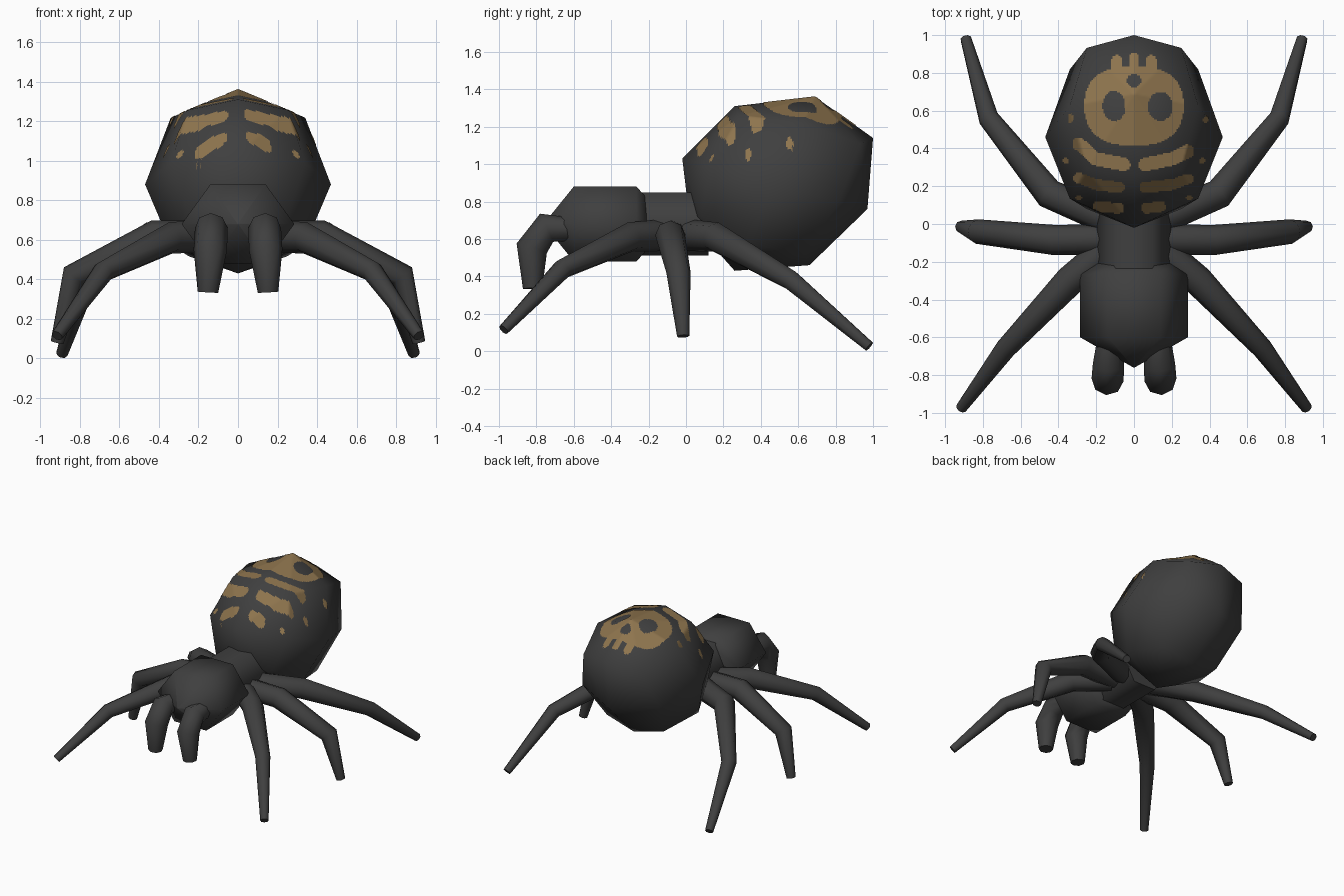
import bpy, bmesh, math
from mathutils import Vector
from mathutils.bvhtree import BVHTree

if "Cube" in bpy.data.objects:
    bpy.data.objects.remove(bpy.data.objects["Cube"])


def material(name, rgb):
    m = bpy.data.materials.new(name)
    m.diffuse_color = (*rgb, 1)
    m.use_nodes = True
    m.node_tree.nodes["Principled BSDF"].inputs["Base Color"].default_value = m.diffuse_color
    return m


DARK = material("charcoal body", (0.05, 0.05, 0.05))
BROWN = material("ochre markings", (0.27, 0.175, 0.075))


def finish(bm, name, mat, recalc=True):
    if recalc:
        bmesh.ops.recalc_face_normals(bm, faces=bm.faces)
    me = bpy.data.meshes.new(name)
    bm.to_mesh(me)
    bm.free()
    me.materials.append(mat)
    ob = bpy.data.objects.new(name, me)
    bpy.context.collection.objects.link(ob)
    bpy.ops.object.select_all(action='DESELECT')
    ob.select_set(True)
    bpy.context.view_layer.objects.active = ob
    bpy.ops.object.shade_smooth_by_angle(angle=math.radians(65))
    return ob


def loft(name, rings):
    """Skin a list of equal-length rings and cap both ends."""
    bm = bmesh.new()
    rows = [[bm.verts.new(p) for p in r] for r in rings]
    n = len(rows[0])
    for a, b in zip(rows, rows[1:]):
        for i in range(n):
            j = (i + 1) % n
            bm.faces.new((a[i], a[j], b[j], b[i]))
    bm.faces.new(rows[0])
    bm.faces.new(rows[-1])
    bmesh.ops.remove_doubles(bm, verts=bm.verts, dist=0.0005)
    return finish(bm, name, DARK)


def limb(name, path, radii, side, sides=8):
    """Tapered bent tube, mirrored by side = +1 / -1."""
    pts = [Vector((p[0] * side, p[1], p[2])) for p in path]
    across = (pts[-1] - pts[0]).cross(Vector((0, 0, 1))).normalized()
    rings = []
    for i, p in enumerate(pts):
        d1 = (pts[min(i + 1, len(pts) - 1)] - p).normalized()
        d0 = (p - pts[max(i - 1, 0)]).normalized()
        t = (d0 + d1).normalized()
        u = (across - t * across.dot(t)).normalized()
        v = t.cross(u)
        rings.append([p + radii[i] * (u * math.cos(a) + v * math.sin(a))
                      for a in (2 * math.pi * k / sides for k in range(sides))])
    loft(name, rings)


# Head: hexagonal block with pointed front
def hexagon(y, s):
    prof = [(-.14, .2), (.14, .2), (.285, 0), (.14, -.2), (-.14, -.2), (-.285, 0)]
    return [(x * s, y, .68 + z * s) for x, z in prof]


loft("head", [hexagon(-.76, .01), hexagon(-.6, 1), hexagon(-.265, 1), hexagon(-.21, .7)])

# Waist joining head and abdomen
loft("waist", [[(.195 * math.cos(k * math.pi / 3), y, .68 + .193 * math.sin(k * math.pi / 3))
                for k in range(6)] for y in (-.24, .12)])

# Legs and mouth feelers
LEG_R = (.085, .08, .055, .03)
for s, tag in ((1, "right"), (-1, "left")):
    limb("front_leg_" + tag, [(.12, -.12, .62), (.34, -.3, .61), (.68, -.66, .44), (.915, -.975, .115)], LEG_R, s)
    limb("middle_leg_" + tag, [(.12, -.08, .62), (.42, -.085, .62), (.83, -.04, .42), (.915, -.015, .08)],
         (.08, .08, .065, .033), s)
    limb("back_leg_" + tag, [(.12, .02, .62), (.45, .16, .61), (.77, .56, .38), (.89, .98, .025)], LEG_R, s)
    limb("feeler_" + tag, [(.13, -.58, .65), (.135, -.745, .66), (.14, -.825, .55), (.152, -.82, .335)],
         (.06, .083, .085, .052), s)

# Abdomen: rounded low-poly cube, mirrored about x = 0
RING = [(1.0, 1.14), (.69, 1.36), (.26, 1.31), (-.02, 1.03),
        (.02, .70), (.26, .43), (.66, .46), (.97, .76)]
CY, CZ = .48, .9
bm = bmesh.new()
mid = [bm.verts.new((0, y, z)) for y, z in RING]
for s in (1, -1):
    outer = []
    for i, (y, z) in enumerate(RING):
        x, f = (.25, .87) if i % 2 == 0 else (.34, .69)
        outer.append(bm.verts.new((x * s, CY + f * (y - CY), CZ + f * (z - CZ))))
    pole = bm.verts.new((.47 * s, .46, .88))
    for i in range(8):
        j = (i + 1) % 8
        bm.faces.new((mid[i], mid[j], outer[j], outer[i]))
    for i in range(0, 8, 2):
        bm.faces.new((pole, outer[i - 1], outer[i], outer[i + 1]))
bmesh.ops.recalc_face_normals(bm, faces=bm.faces)
bmesh.ops.triangulate(bm, faces=bm.faces)
tree = BVHTree.FromBMesh(bm)
abdomen = finish(bm, "abdomen", DARK)
abdomen.data.shade_smooth()

# Markings in plan: strokes (x1, y1, x2, y2, radius) and dark holes (x, y, rx, ry)
STROKES = [
    (-.29, .425, -.2, .345, .034), (-.2, .345, -.055, .315, .036),
    (.28, .385, .2, .345, .036), (.2, .345, .06, .315, .036),
    (-.29, .245, -.2, .21, .028), (-.2, .21, -.08, .195, .03),
    (.285, .24, .2, .21, .028), (.2, .21, .06, .195, .03),
    (-.19, .095, -.08, .085, .027), (.065, .085, .14, .095, .027),
    (-.09, .8, -.09, .865, .028), (0, .8, 0, .88, .028), (.09, .8, .09, .865, .028),
    (.375, .55, .38, .56, .014), (-.335, .545, -.335, .575, .012),
    (.355, .33, .36, .335, .014), (-.355, .33, -.36, .335, .014),
    (.29, .14, .295, .14, .014), (-.29, .14, -.295, .14, .014),
]
HOLES = [(-.105, .625, .06, .08), (.138, .622, .066, .077), (0, .757, .038, .035)]


def marked(x, y):
    if any(((x - a) / c) ** 2 + ((y - b) / d) ** 2 < 1 for a, b, c, d in HOLES):
        return False
    if abs(x / .262) ** 2.4 + abs((y - .625) / .21) ** 2.4 < 1:
        return True
    for x1, y1, x2, y2, r in STROKES:
        dx, dy = x2 - x1, y2 - y1
        t = ((x - x1) * dx + (y - y1) * dy) / max(dx * dx + dy * dy, 1e-9)
        t = min(1, max(0, t))
        if math.hypot(x - x1 - t * dx, y - y1 - t * dy) < r:
            return True
    return False


# Thin marking plates draped on the abdomen
STEP = .008
bm = bmesh.new()
cache = {}


def drape(i, j):
    if (i, j) not in cache:
        hit, nor, _, _ = tree.ray_cast(Vector((i * STEP, j * STEP, 3)), Vector((0, 0, -1)))
        cache[i, j] = bm.verts.new(hit + nor * .003) if hit else None
    return cache[i, j]


for i in range(-60, 60):
    for j in range(0, 125):
        if marked((i + .5) * STEP, (j + .5) * STEP):
            vs = [drape(i, j), drape(i + 1, j), drape(i + 1, j + 1), drape(i, j + 1)]
            if all(vs):
                bm.faces.new(vs)
finish(bm, "abdomen_markings", BROWN, recalc=False)
